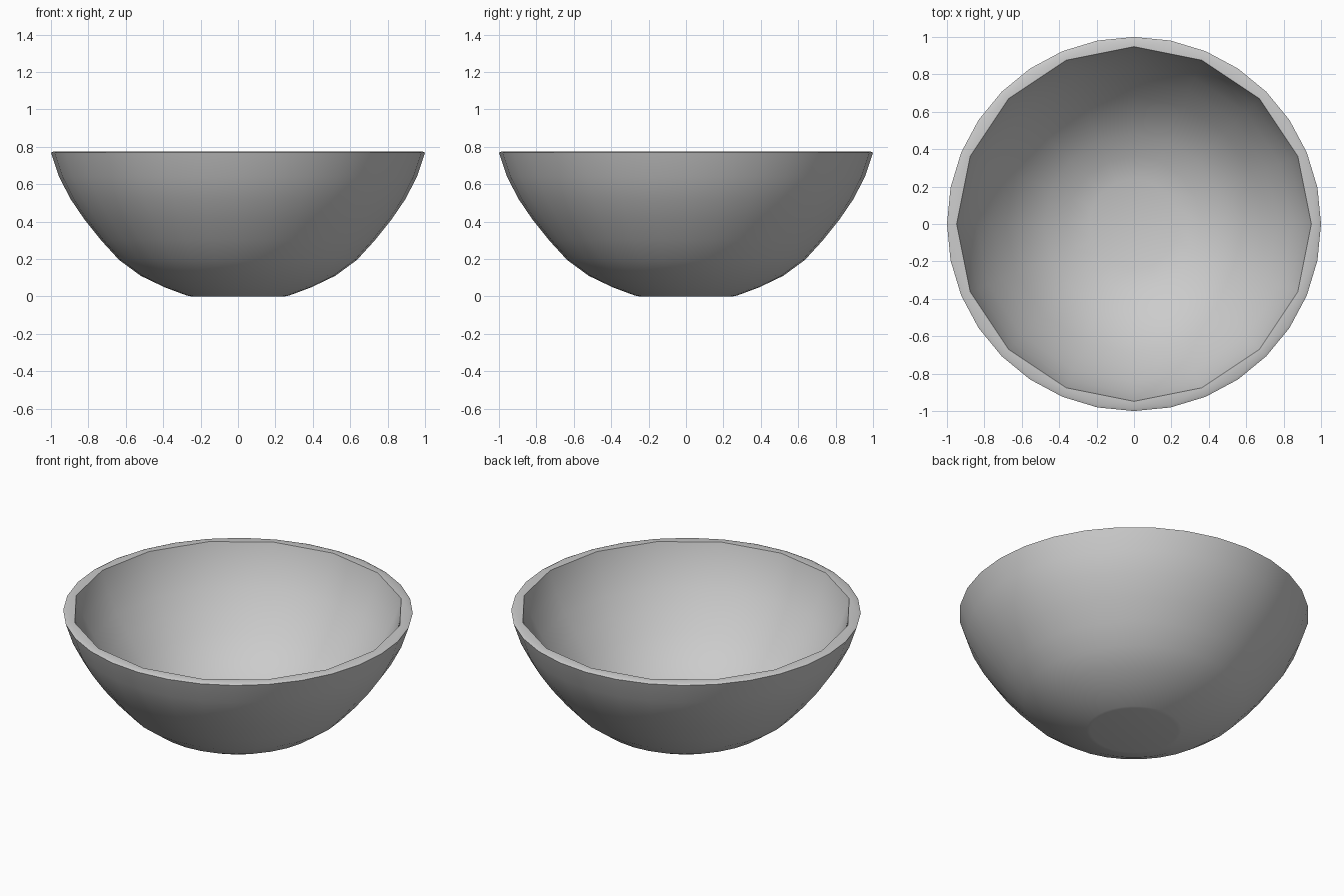
import bpy, bmesh
from math import sin, cos, tau, radians

if "Cube" in bpy.data.objects:
    bpy.data.objects.remove(bpy.data.objects["Cube"])

# Profiles as (radius, height)
OUTER = [(0.25, 0.0), (0.272, 0.004), (0.395, 0.05), (0.52, 0.11), (0.636, 0.195),
         (0.732, 0.30), (0.82, 0.41), (0.895, 0.52), (0.957, 0.64), (1.0, 0.768), (0.985, 0.775)]
INNER = [(0.948, 0.775), (0.94, 0.745), (0.905, 0.645), (0.845, 0.53), (0.77, 0.42),
         (0.685, 0.315), (0.59, 0.22), (0.48, 0.145), (0.36, 0.087), (0.24, 0.05)]

bm = bmesh.new()


def ring(radius, z, sides):
    return [bm.verts.new((radius * cos(tau * i / sides), radius * sin(tau * i / sides), z))
            for i in range(sides)]


def lathe(profile, sides):
    rings = [ring(r, z, sides) for r, z in profile]
    for a, b in zip(rings, rings[1:]):
        for i in range(sides):
            j = (i + 1) % sides
            bm.faces.new((a[i], a[j], b[j], b[i]))
    return rings


# Outer wall (32 sides) and foot
outer = lathe(OUTER, 32)
bm.faces.new(outer[0][::-1])

# Inner wall (16 sides) and floor
inner = lathe(INNER, 16)
bm.faces.new(inner[-1])

# Flat rim joining the two walls
o, n = outer[-1], inner[0]
for i in range(16):
    k = (i + 1) % 16
    bm.faces.new((o[2 * i], o[2 * i + 1], o[2 * k], n[k], n[i]))

bmesh.ops.recalc_face_normals(bm, faces=bm.faces)
mesh = bpy.data.meshes.new("bowl")
bm.to_mesh(mesh)
bm.free()
bowl = bpy.data.objects.new("bowl", mesh)
bpy.context.collection.objects.link(bowl)
bpy.context.view_layer.objects.active = bowl
bowl.select_set(True)
bpy.ops.object.shade_smooth_by_angle(angle=radians(35))
